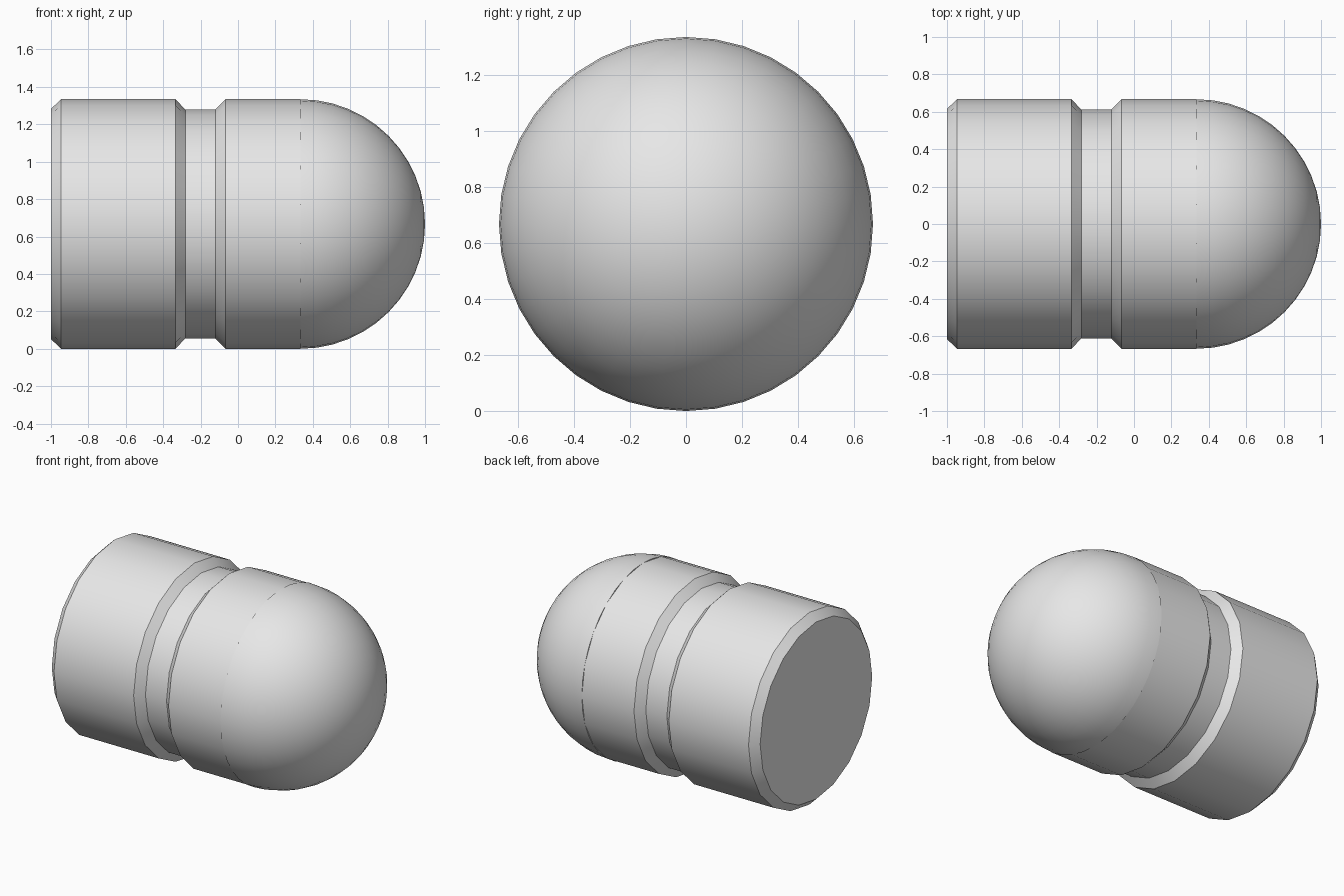
import bpy, bmesh, math

cube = bpy.data.objects.get("Cube")
if cube:
    bpy.data.objects.remove(cube)

R = 0.667          # outer radius, also the axis height
DOME_X = 0.333     # where the rounded nose starts

grey = bpy.data.materials.new("light grey")
grey.use_nodes = True
grey.diffuse_color = (0.8, 0.8, 0.8, 1)
grey.node_tree.nodes["Principled BSDF"].inputs["Base Color"].default_value = (0.8, 0.8, 0.8, 1)


def lathe(name, profile, sides, angle):
    """Spin (x, radius) points around the x axis, closing the open ends."""
    bm = bmesh.new()
    rings = []
    for x, r in profile:
        if r < 1e-4:
            rings.append([bm.verts.new((x, 0, R))] * sides)
            continue
        turns = [2 * math.pi * i / sides for i in range(sides)]
        rings.append([bm.verts.new((x, r * math.cos(a), R + r * math.sin(a))) for a in turns])
    for a, b in zip(rings, rings[1:]):
        for i in range(sides):
            j = (i + 1) % sides
            corners = list(dict.fromkeys((a[i], a[j], b[j], b[i])))
            bm.faces.new(corners)
    for ring in (rings[0], rings[-1]):
        if len(set(ring)) == sides:
            bm.faces.new(ring)
    bmesh.ops.recalc_face_normals(bm, faces=bm.faces)
    mesh = bpy.data.meshes.new(name)
    bm.to_mesh(mesh)
    bm.free()
    mesh.materials.append(grey)
    obj = bpy.data.objects.new(name, mesh)
    bpy.context.collection.objects.link(obj)
    bpy.ops.object.select_all(action="DESELECT")
    obj.select_set(True)
    bpy.context.view_layer.objects.active = obj
    bpy.ops.object.shade_smooth_by_angle(angle=math.radians(angle))
    return obj


# Chamfered barrel with a waist groove
lathe("barrel", [(-1, 0.615), (-0.947, R), (-0.335, R), (-0.282, 0.613),
                 (-0.12, 0.613), (-0.067, R), (DOME_X, R)], 20, 30)

# Hemispherical nose
steps = 12
arc = [math.pi / 2 * i / steps for i in range(steps + 1)]
lathe("rounded_nose", [(DOME_X + R * math.sin(a), R * math.cos(a)) for a in arc], 40, 60)
